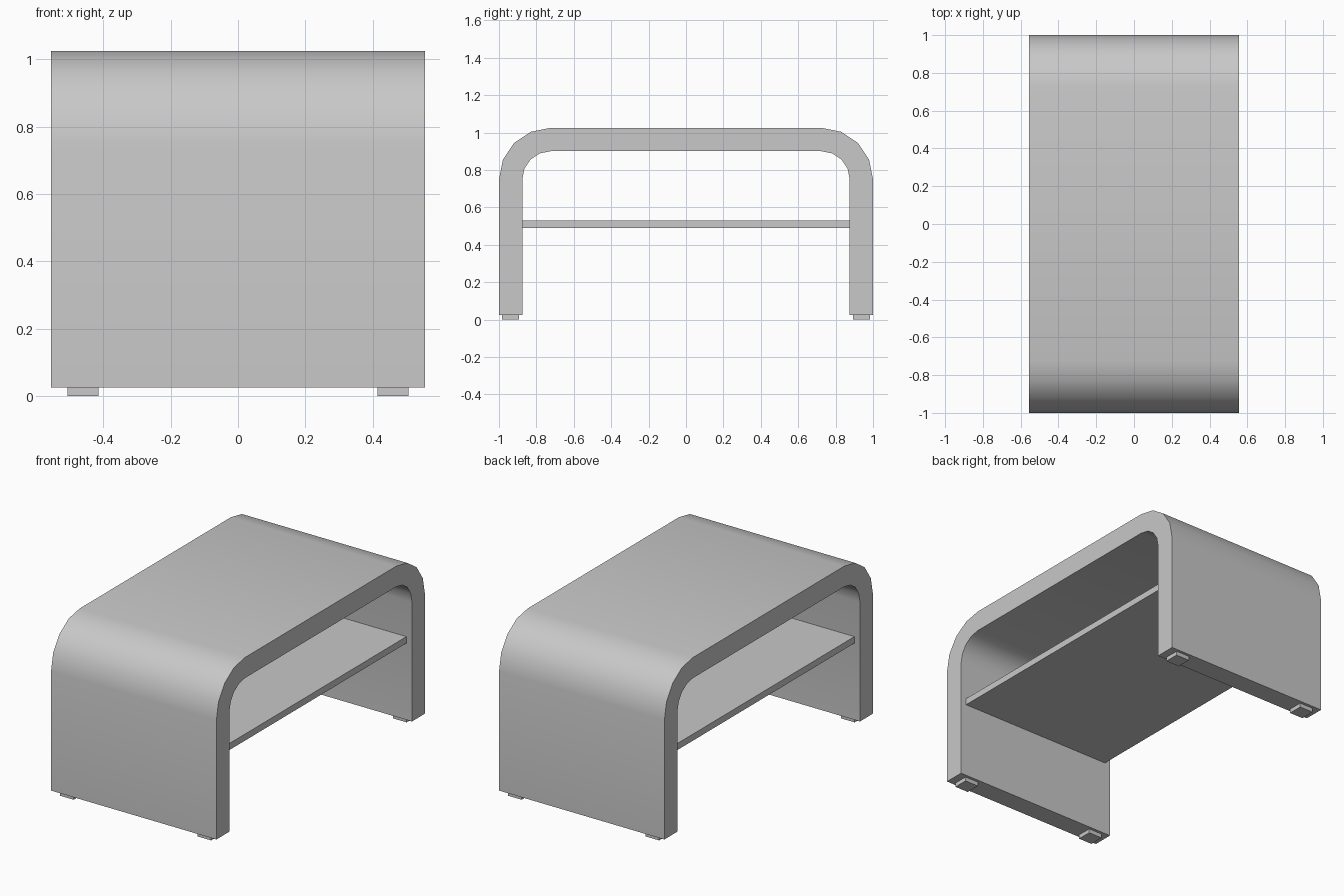
import bpy, bmesh, math

if "Cube" in bpy.data.objects:
    bpy.data.objects.remove(bpy.data.objects["Cube"], do_unlink=True)

grey = bpy.data.materials.new("light grey")
grey.use_nodes = True
GREY = (0.58, 0.58, 0.58, 1)
grey.diffuse_color = GREY
grey.node_tree.nodes["Principled BSDF"].inputs["Base Color"].default_value = GREY

HALF_X = 0.555            # half depth of the arch
BASE_Z = 0.025            # underside of the legs
CENTRE = (0.725, 0.75)    # y, z centre of the rounded corners
OUTER, INNER = 0.275, 0.15
SEGMENTS = 4


def finish(name, bm):
    """Turn a bmesh into a named grey object."""
    bmesh.ops.recalc_face_normals(bm, faces=bm.faces)
    mesh = bpy.data.meshes.new(name)
    bm.to_mesh(mesh)
    bm.free()
    mesh.materials.append(grey)
    obj = bpy.data.objects.new(name, mesh)
    bpy.context.collection.objects.link(obj)
    return obj


def box(name, low, high):
    bm = bmesh.new()
    bmesh.ops.create_cube(bm, size=1)
    for v in bm.verts:
        v.co = [(a + b) / 2 + c * (b - a) for a, b, c in zip(low, high, v.co)]
    return finish(name, bm)


def arch_line(radius):
    """Points (y, z) up one leg, over the top and down the other."""
    cy, cz = CENTRE
    half = [(cy + radius, BASE_Z)]
    for i in range(SEGMENTS + 1):
        a = math.pi / 2 * i / SEGMENTS
        half.append((cy + radius * math.cos(a), cz + radius * math.sin(a)))
    return half + [(-y, z) for y, z in reversed(half)]


# Rounded arch: rings of four corners swept along the outer and inner lines
bm = bmesh.new()
rings = []
for (yo, zo), (yi, zi) in zip(arch_line(OUTER), arch_line(INNER)):
    corners = [(-HALF_X, yo, zo), (HALF_X, yo, zo), (HALF_X, yi, zi), (-HALF_X, yi, zi)]
    rings.append([bm.verts.new(c) for c in corners])
for a, b in zip(rings, rings[1:]):
    for k in range(4):
        n = (k + 1) % 4
        bm.faces.new((a[k], a[n], b[n], b[k]))
bm.faces.new(rings[0])
bm.faces.new(rings[-1])
arch = finish("arch_frame", bm)
bpy.context.view_layer.objects.active = arch
arch.select_set(True)
bpy.ops.object.shade_smooth_by_angle(angle=math.radians(30))

# Shelf between the legs, set back slightly from the open edges
box("shelf", (-0.518, -0.875, 0.49), (0.518, 0.875, 0.53))

# Four small square feet
for x, side in ((0.461, "left"), (-0.461, "right")):
    for y, end in ((-0.9375, "front"), (0.9375, "back")):
        box(f"{end}_{side}_foot", (x - 0.046, y - 0.045, 0), (x + 0.046, y + 0.045, BASE_Z))
